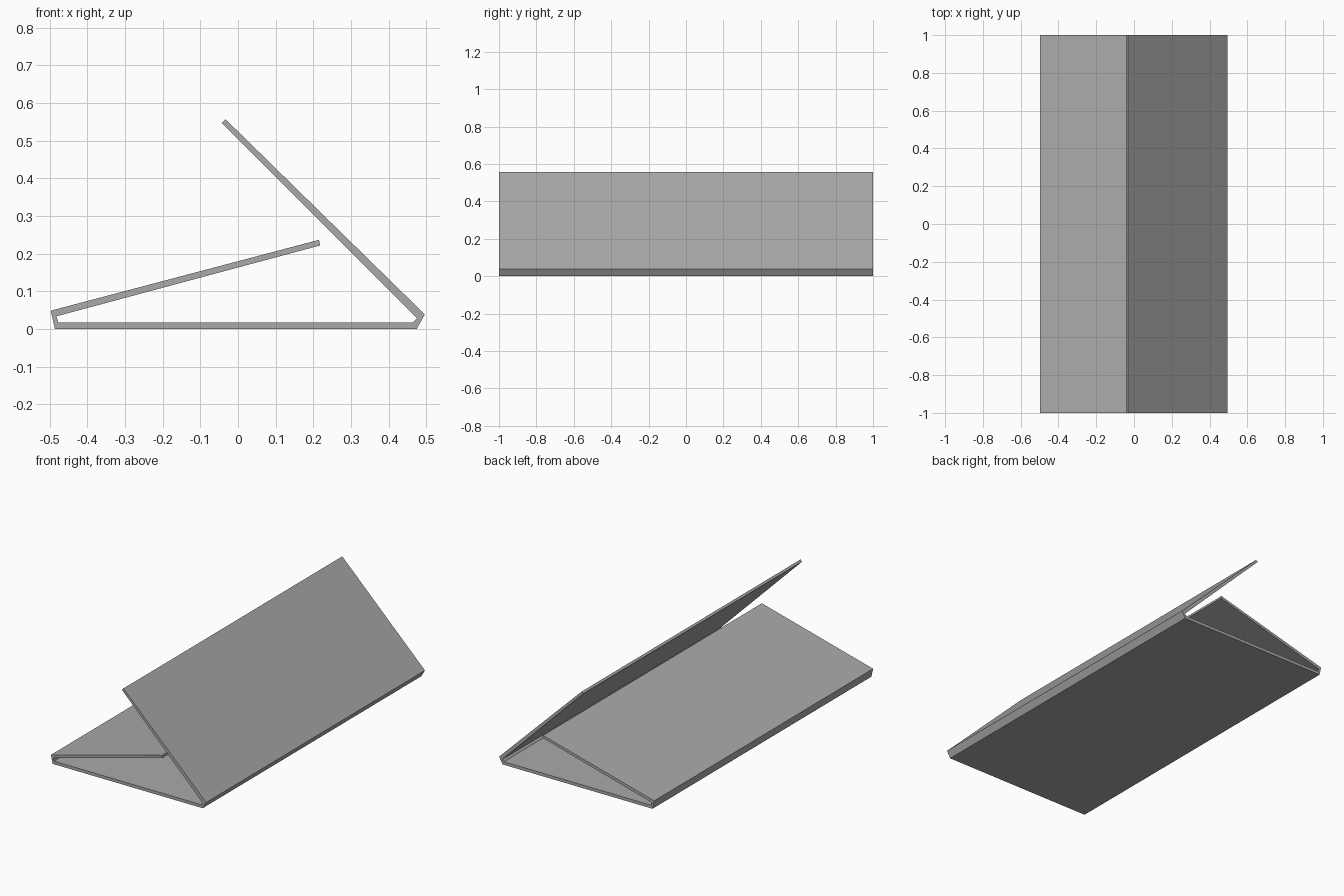
import bpy
import bmesh

cube = bpy.data.objects.get("Cube")
if cube:
    bpy.data.objects.remove(cube, do_unlink=True)

# Plain grey sheet material
grey = bpy.data.materials.new("mid_grey")
grey.use_nodes = True
colour = (0.4, 0.4, 0.4, 1.0)
grey.diffuse_color = colour
grey.node_tree.nodes["Principled BSDF"].inputs["Base Color"].default_value = colour

HALF_LENGTH = 1.0

# Outer side of the bent sheet, from the tall flap's tip to the low flap's tip
outer = [(-0.033, 0.557), (0.496, 0.039), (0.474, 0.0),
         (-0.486, 0.0), (-0.497, 0.049), (0.215, 0.237)]
# Inner side, in the same order
inner = [(-0.043, 0.547), (0.475, 0.029), (0.465, 0.018),
         (-0.477, 0.018), (-0.482, 0.034), (0.218, 0.222)]


def extruded_sheet(name, outer, inner, half_length, material):
    """Joins matching outer and inner points into a solid folded strip."""
    bm = bmesh.new()
    rows = []
    for side in (outer, inner):
        for y in (-half_length, half_length):
            rows.append([bm.verts.new((x, y, z)) for x, z in side])
    out_front, out_back, in_front, in_back = rows
    for i in range(len(outer) - 1):
        for a, b in ((out_front, out_back), (in_front, in_back),
                     (out_front, in_front), (out_back, in_back)):
            bm.faces.new((a[i], a[i + 1], b[i + 1], b[i]))
    # Close the two free flap edges
    for i in (0, -1):
        bm.faces.new((out_front[i], out_back[i], in_back[i], in_front[i]))
    bmesh.ops.recalc_face_normals(bm, faces=bm.faces)
    mesh = bpy.data.meshes.new(name)
    bm.to_mesh(mesh)
    bm.free()
    mesh.materials.append(material)
    obj = bpy.data.objects.new(name, mesh)
    bpy.context.collection.objects.link(obj)
    return obj


# Base, two folded edges and both flaps in one continuous sheet
extruded_sheet("folded_sheet", outer, inner, HALF_LENGTH, grey)
